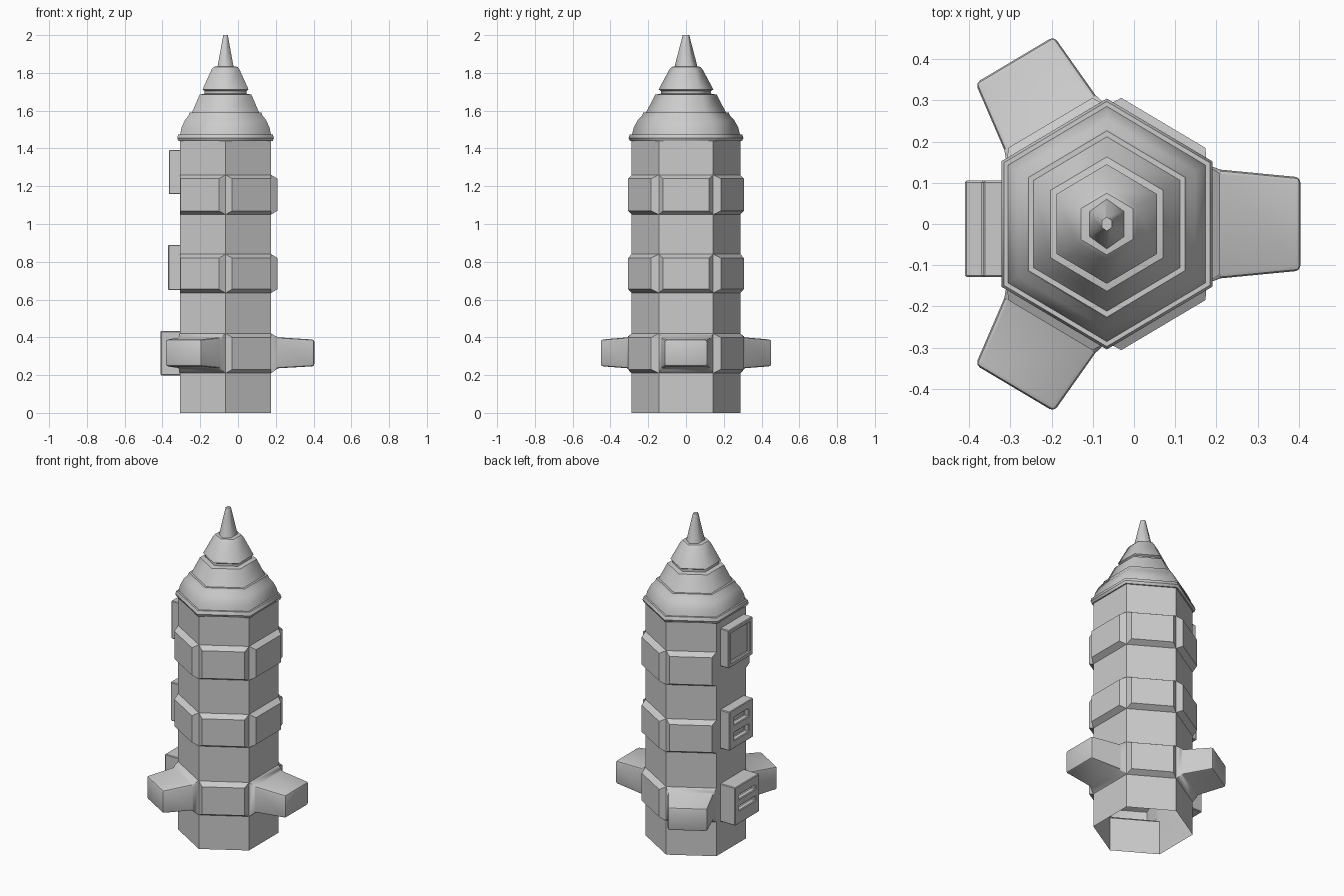
import bpy, bmesh, math
from mathutils import Vector

cube = bpy.data.objects.get("Cube")
if cube:
    bpy.data.objects.remove(cube, do_unlink=True)

CX, APOTHEM, STRETCH = -0.066, 0.242, 1.03
TAN30 = math.tan(math.pi / 6)

grey = bpy.data.materials.new("light grey")
grey.use_nodes = True
colour = (0.6, 0.6, 0.6, 1)
grey.diffuse_color = colour
grey.node_tree.nodes["Principled BSDF"].inputs["Base Color"].default_value = colour


def spot(side, out, along, z):
    """Point at a distance out from the axis on hexagon side 0-5."""
    a = side * math.pi / 3
    c, s = math.cos(a), math.sin(a)
    return Vector((CX + out * c - along * s, (out * s + along * c) * STRETCH, z))


def finish(bm, name):
    mesh = bpy.data.meshes.new(name)
    bm.to_mesh(mesh)
    bm.free()
    mesh.materials.append(grey)
    obj = bpy.data.objects.new(name, mesh)
    bpy.context.collection.objects.link(obj)
    return obj


def bridge(bm, a, b):
    n = len(a)
    return [bm.faces.new((a[i], a[(i + 1) % n], b[(i + 1) % n], b[i])) for i in range(n)]


def hex_ring(bm, apothem, z, stretch=1.0):
    ring = []
    for side in range(6):
        p = spot(side, apothem, -apothem * TAN30, z)
        p.y *= stretch
        ring.append(bm.verts.new(p))
    return ring


def loft(bm, start, side, sections):
    """Grow tapering rectangular sections out of a wall opening."""
    for out, half, low, high in sections:
        ring = [bm.verts.new(spot(side, out, t, z))
                for t, z in ((-half, low), (half, low), (half, high), (-half, high))]
        bridge(bm, start, ring)
        prev, start = start, ring
    return prev, start, bm.faces.new(start)


# Hollow hexagonal body with raised plates and three stubby arms
bm = bmesh.new()
levels = [0, 0.21, 0.42, 0.635, 0.84, 1.05, 1.26, 1.45]
rings = [hex_ring(bm, APOTHEM, z) for z in levels]
round_edges = []
for row in range(len(levels) - 1):
    low, high = levels[row], levels[row + 1]
    for side in range(6):
        a, b = rings[row], rings[row + 1]
        n = (side + 1) % 6
        wall = [a[side], a[n], b[n], b[side]]
        if row % 2 == 0 or side == 3:
            bm.faces.new(wall)
        elif row == 1 and side % 2 == 0:
            tip = 0.47 if side == 0 else 0.447
            prev, end, cap = loft(bm, wall, side, [
                (0.277, 0.128, low + 0.026, high - 0.02),
                (tip, 0.11, low + 0.037, high - 0.032)])
            round_edges += list(cap.edges)
            round_edges += [bm.edges.get((p, q)) for p, q in zip(prev, end)]
        else:
            loft(bm, wall, side, [(0.275, 0.118, low + 0.02, high - 0.02)])
bmesh.ops.bevel(bm, geom=round_edges, offset=0.012, segments=2,
                affect='EDGES', profile=0.5)
body = finish(bm, "hexagonal_body")
bpy.ops.object.select_all(action='DESELECT')
body.select_set(True)
bpy.context.view_layer.objects.active = body
bpy.ops.object.shade_smooth_by_angle(angle=math.radians(35))


def tapered(name, profile, stretch=1.0):
    """Stack of hexagons with soft corners and crisp steps."""
    bm = bmesh.new()
    rings = [hex_ring(bm, r, z, stretch) for r, z in profile]
    for a, b in zip(rings, rings[1:]):
        for f in bridge(bm, a, b):
            f.smooth = True
    bm.faces.new(rings[-1])
    bm.normal_update()
    for e in bm.edges:
        flat = abs(e.verts[0].co.z - e.verts[1].co.z) < 1e-5
        if flat and e.calc_face_angle(math.pi) > math.radians(25):
            e.smooth = False
    return finish(bm, name)


# Stepped nose and spire
tapered("stepped_nose", [
    (0.242, 1.44), (0.25, 1.44), (0.256, 1.455), (0.25, 1.475), (0.24, 1.475),
    (0.233, 1.51), (0.215, 1.55), (0.195, 1.575), (0.19, 1.59), (0.178, 1.59),
    (0.137, 1.685), (0.112, 1.69), (0.112, 1.705), (0.122, 1.712),
    (0.073, 1.82), (0.063, 1.832), (0.04, 1.835)])
tapered("spire", [(0.043, 1.83), (0.012, 2.0)], 1.2)


# Equipment boxes on the right side
def wall_box(name, face_x, y_cuts, z_cuts, pockets, depth):
    bm = bmesh.new()
    grid = [[bm.verts.new((face_x, y, z)) for z in z_cuts] for y in y_cuts]
    cells = {}
    for i in range(len(y_cuts) - 1):
        for j in range(len(z_cuts) - 1):
            cells[i, j] = bm.faces.new((grid[i][j], grid[i][j + 1],
                                        grid[i + 1][j + 1], grid[i + 1][j]))
    rim = [e for e in bm.edges if e.is_boundary]
    made = bmesh.ops.extrude_edge_only(bm, edges=rim)["geom"]
    for v in made:
        if isinstance(v, bmesh.types.BMVert):
            v.co.x = CX - APOTHEM
    sunk = bmesh.ops.extrude_discrete_faces(bm, faces=[cells[c] for c in pockets])["faces"]
    for f in sunk:
        for v in f.verts:
            v.co.x += depth
    bmesh.ops.recalc_face_normals(bm, faces=bm.faces)
    obj = finish(bm, name)
    bevel = obj.modifiers.new("soft_edges", 'BEVEL')
    bevel.width, bevel.segments = 0.004, 1
    bevel.limit_method = 'ANGLE'


def cuts(centre, *offsets):
    return [centre + o for o in offsets]


slots = [(1, 1), (1, 3)]
wall_box("framed_hatch", -0.366, cuts(-0.012, -0.117, -0.092, 0.092, 0.117),
         cuts(1.275, -0.117, -0.092, 0.092, 0.117), [(1, 1)], 0.018)
wall_box("slotted_box", -0.37, cuts(-0.012, -0.117, -0.07, 0.07, 0.117),
         cuts(0.77, -0.12, -0.07, -0.025, 0.025, 0.07, 0.12), slots, 0.03)
wall_box("deep_vent_box", -0.41, cuts(-0.012, -0.117, -0.08, 0.08, 0.117),
         cuts(0.316, -0.117, -0.035, -0.01, 0.035, 0.06, 0.117), slots, 0.03)
